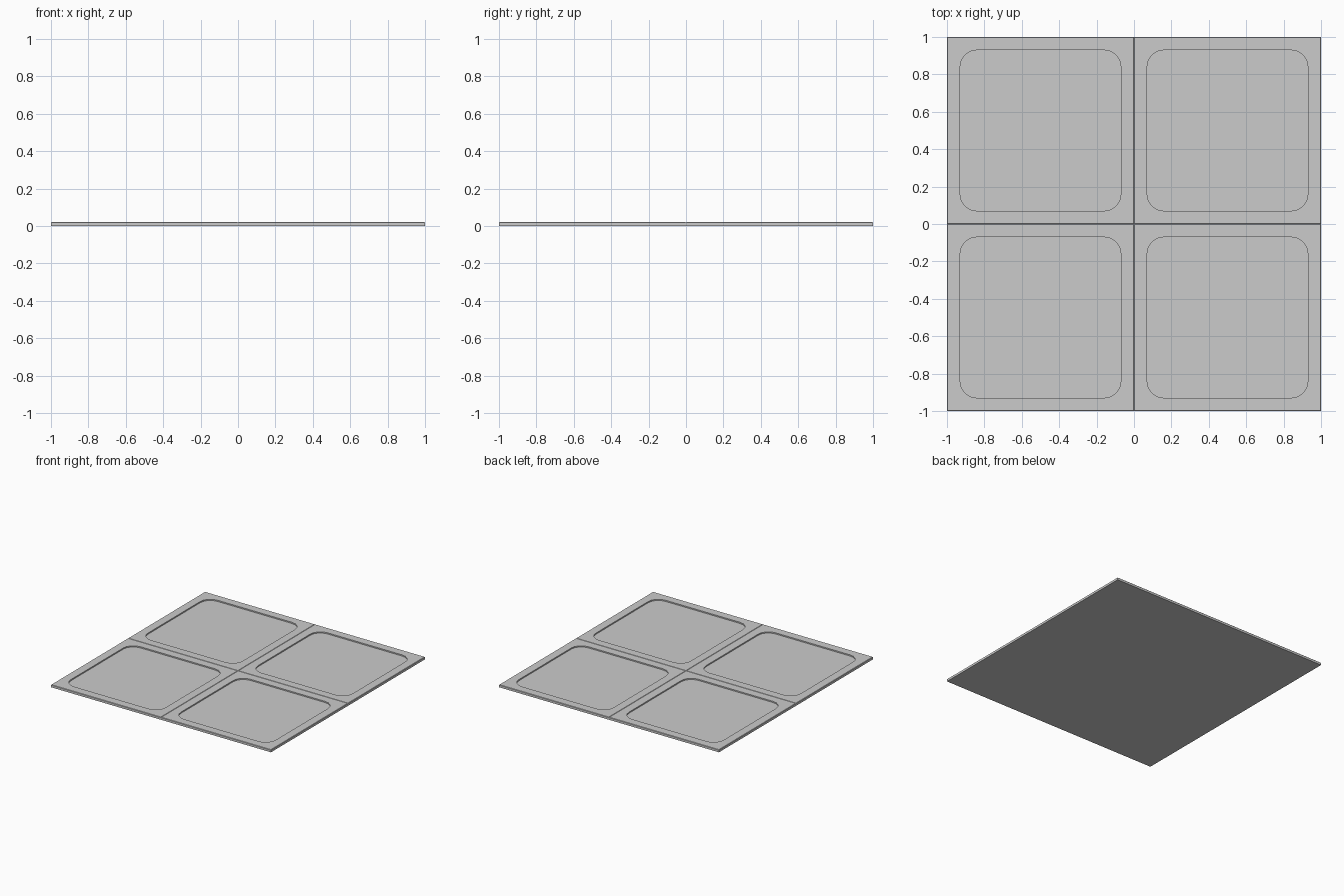
import bpy, bmesh, math

if "Cube" in bpy.data.objects:
    bpy.data.objects.remove(bpy.data.objects["Cube"])

SIZE, HEIGHT = 1.0, 0.021        # one floor tile
BEVEL = 0.003                    # fine edge chamfer that draws the seams
INSET, RADIUS, DEPTH = 0.07, 0.09, 0.010   # recessed panel
SEG = 4                          # facets per rounded panel corner


def square(bm, half, z):
    return [bm.verts.new((sx * half, sy * half, z))
            for sx, sy in ((1, 1), (-1, 1), (-1, -1), (1, -1))]


def rounded(bm, half, radius, z):
    ring = []
    for i, (sx, sy) in enumerate(((1, 1), (-1, 1), (-1, -1), (1, -1))):
        for k in range(SEG + 1):
            a = math.pi / 2 * (i + k / SEG)
            ring.append(bm.verts.new((sx * (half - radius) + radius * math.cos(a),
                                      sy * (half - radius) + radius * math.sin(a), z)))
    return ring


def bridge(bm, a, b):
    n = len(a)
    for i in range(n):
        j = (i + 1) % n
        bm.faces.new((a[i], a[j], b[j], b[i]))


def tile_mesh():
    bm = bmesh.new()
    h = SIZE / 2
    # slab sides and fine chamfer
    base = square(bm, h, 0)
    side = square(bm, h, HEIGHT - BEVEL)
    top = square(bm, h - BEVEL, HEIGHT)
    bm.faces.new(base[::-1])
    bridge(bm, base, side)
    bridge(bm, side, top)
    # flat frame between the square edge and the rounded panel opening
    lip = rounded(bm, h - INSET, RADIUS, HEIGHT)
    n = SEG + 1
    for i in range(4):
        for k in range(SEG):
            bm.faces.new((top[i], lip[i * n + k + 1], lip[i * n + k]))
        j = (i + 1) % 4
        bm.faces.new((top[i], top[j], lip[j * n], lip[i * n + SEG]))
    # panel walls and floor
    floor = rounded(bm, h - INSET, RADIUS, HEIGHT - DEPTH)
    bridge(bm, lip, floor)
    bm.faces.new(floor)
    bmesh.ops.recalc_face_normals(bm, faces=bm.faces)
    mesh = bpy.data.meshes.new("floor_tile")
    bm.to_mesh(mesh)
    bm.free()
    return mesh


# four identical tiles in a two by two grid
mesh = tile_mesh()
for y, row in ((-0.5, "front"), (0.5, "back")):
    for x, col in ((-0.5, "left"), (0.5, "right")):
        tile = bpy.data.objects.new(f"floor_tile_{row}_{col}", mesh)
        tile.location = (x, y, 0)
        bpy.context.collection.objects.link(tile)
